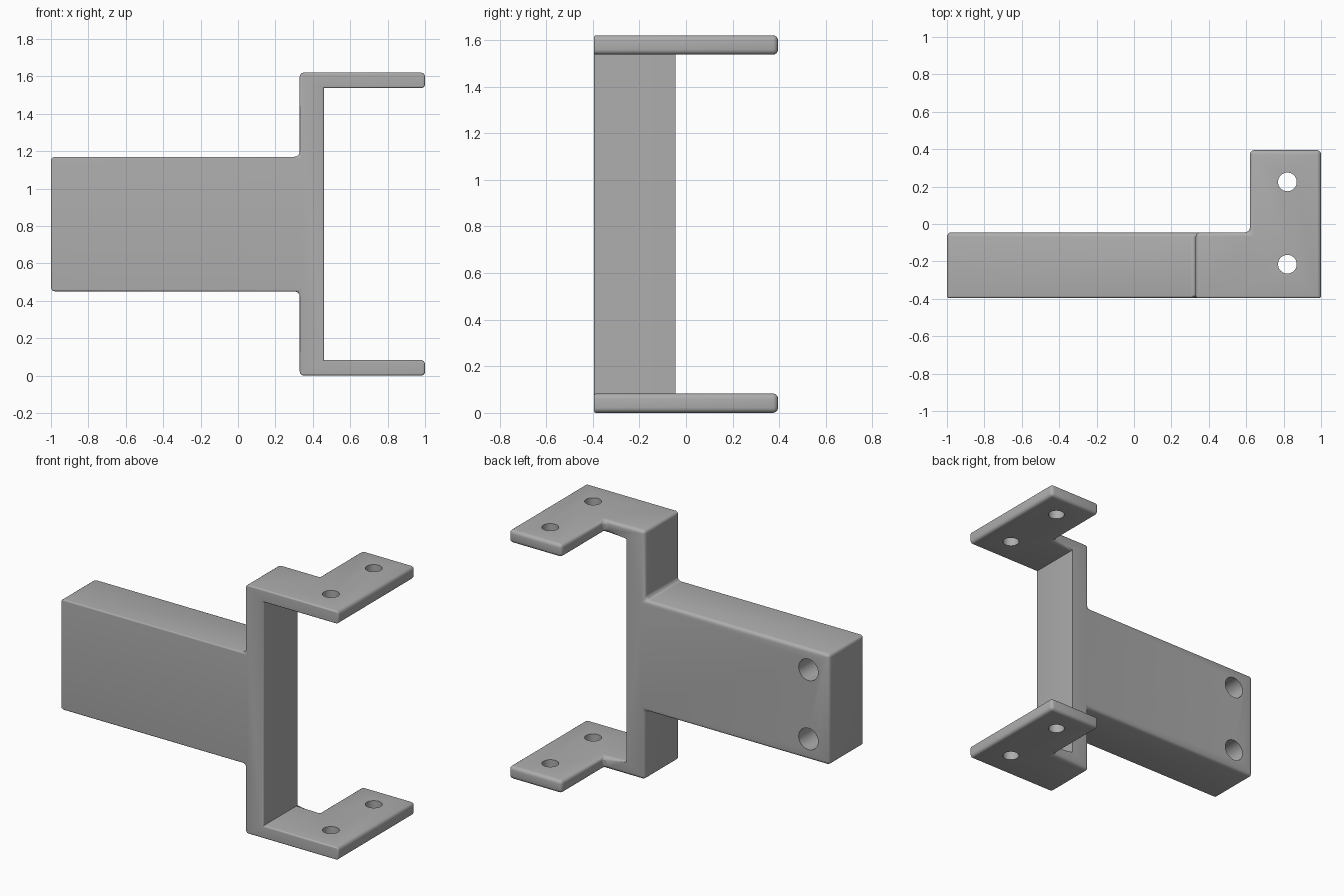
import bpy, bmesh, math
from mathutils import Vector

cube = bpy.data.objects.get("Cube")
if cube:
    bpy.data.objects.remove(cube)

grey = bpy.data.materials.new("plain grey")
grey.use_nodes = True
colour = (0.42, 0.42, 0.42, 1)
grey.diffuse_color = colour
grey.node_tree.nodes["Principled BSDF"].inputs["Base Color"].default_value = colour

# Section planes of the bracket
FRONT, REAR, BACK = -0.395, -0.045, 0.395
WEB_L, WEB_R, STEP = 0.33, 0.46, 0.62
XS = [-1, WEB_L, WEB_R, STEP, 1]
YS = [FRONT, REAR, BACK]
ZS = [0, 0.083, 0.45, 1.17, 1.537, 1.62]


def solid(i, j, k):
    """Whether a cell between the section planes is filled."""
    if not (0 <= i < 4 and 0 <= j < 2 and 0 <= k < 5):
        return False
    plate = k in (0, 4)
    arm = i == 0 and j == 0 and k == 2
    web = i == 1 and j == 0
    flange = plate and (i == 3 or (i == 2 and j == 0))
    return arm or web or flange


# Bracket body: the outer skin of the filled cells
bm = bmesh.new()
verts = {}


def vert(index):
    if index not in verts:
        i, j, k = index
        verts[index] = bm.verts.new((XS[i], YS[j], ZS[k]))
    return verts[index]


for i in range(4):
    for j in range(2):
        for k in range(5):
            if not solid(i, j, k):
                continue
            for axis in range(3):
                for side in (0, 1):
                    near = [i, j, k]
                    near[axis] += 2 * side - 1
                    if solid(*near):
                        continue
                    u, v = (axis + 1) % 3, (axis + 2) % 3
                    loop = []
                    for a, b in ((0, 0), (1, 0), (1, 1), (0, 1)):
                        corner = [i, j, k]
                        corner[axis] += side
                        corner[u] += a
                        corner[v] += b
                        loop.append(vert(tuple(corner)))
                    bm.faces.new(loop if side else loop[::-1])
bmesh.ops.recalc_face_normals(bm, faces=bm.faces)
bmesh.ops.dissolve_limit(bm, angle_limit=0.01, verts=bm.verts, edges=bm.edges)

# Fine rounding on the front, wider elsewhere, crisp inside the fork
weight = bm.edges.layers.float.new("bevel_weight_edge")
for e in bm.edges:
    a, b = (v.co for v in e.verts)
    mid = (a + b) / 2
    along_x = abs(a.x - b.x) > 0.01
    if max(a.y, b.y) < FRONT + 0.01:
        e[weight] = 0.35
    elif abs(mid.x - WEB_R) < 0.01 and not along_x:
        e[weight] = 0
    else:
        e[weight] = 0.8 if e.is_convex else 1

mesh = bpy.data.meshes.new("bracket")
bm.to_mesh(mesh)
bm.free()
bracket = bpy.data.objects.new("bracket", mesh)
bpy.context.collection.objects.link(bracket)
mesh.materials.append(grey)

bevel = bracket.modifiers.new("rounding", "BEVEL")
bevel.limit_method = "WEIGHT"
bevel.width = 0.028
bevel.segments = 4


def drill(name, centre, radius, depth, direction):
    """Cut a round hole centred on a point along a direction."""
    bpy.ops.mesh.primitive_cylinder_add(vertices=40, radius=radius, depth=depth, location=centre)
    cutter = bpy.context.object
    cutter.name = name
    cutter.rotation_euler = Vector(direction).to_track_quat("Z", "Y").to_euler()
    cutter.data.materials.append(grey)
    cutter.hide_render = True
    cutter.hide_set(True)
    cutter.display_type = "WIRE"
    cut = bracket.modifiers.new(name, "BOOLEAN")
    cut.operation = "DIFFERENCE"
    cut.solver = "EXACT"
    cut.object = cutter
    return cutter


# Through holes in both flanges, blind holes in the back of the arm
cutters = [drill("flange_hole_cutter", (0.82, y, 0.81), 0.05, 2, (0, 0, 1)) for y in (-0.215, 0.225)]
cutters += [drill("arm_hole_cutter", (-0.85, REAR, z), 0.07, 0.5, (0, 1, 0)) for z in (0.585, 1.035)]

# Bake the modifiers, drop the cutters and shade
bpy.context.view_layer.update()
graph = bpy.context.evaluated_depsgraph_get()
baked = bpy.data.meshes.new_from_object(bracket.evaluated_get(graph))
bracket.modifiers.clear()
bracket.data = baked
for cutter in cutters:
    bpy.data.objects.remove(cutter)
bpy.ops.object.select_all(action="DESELECT")
bracket.select_set(True)
bpy.context.view_layer.objects.active = bracket
bpy.ops.object.shade_smooth_by_angle(angle=math.radians(30))
